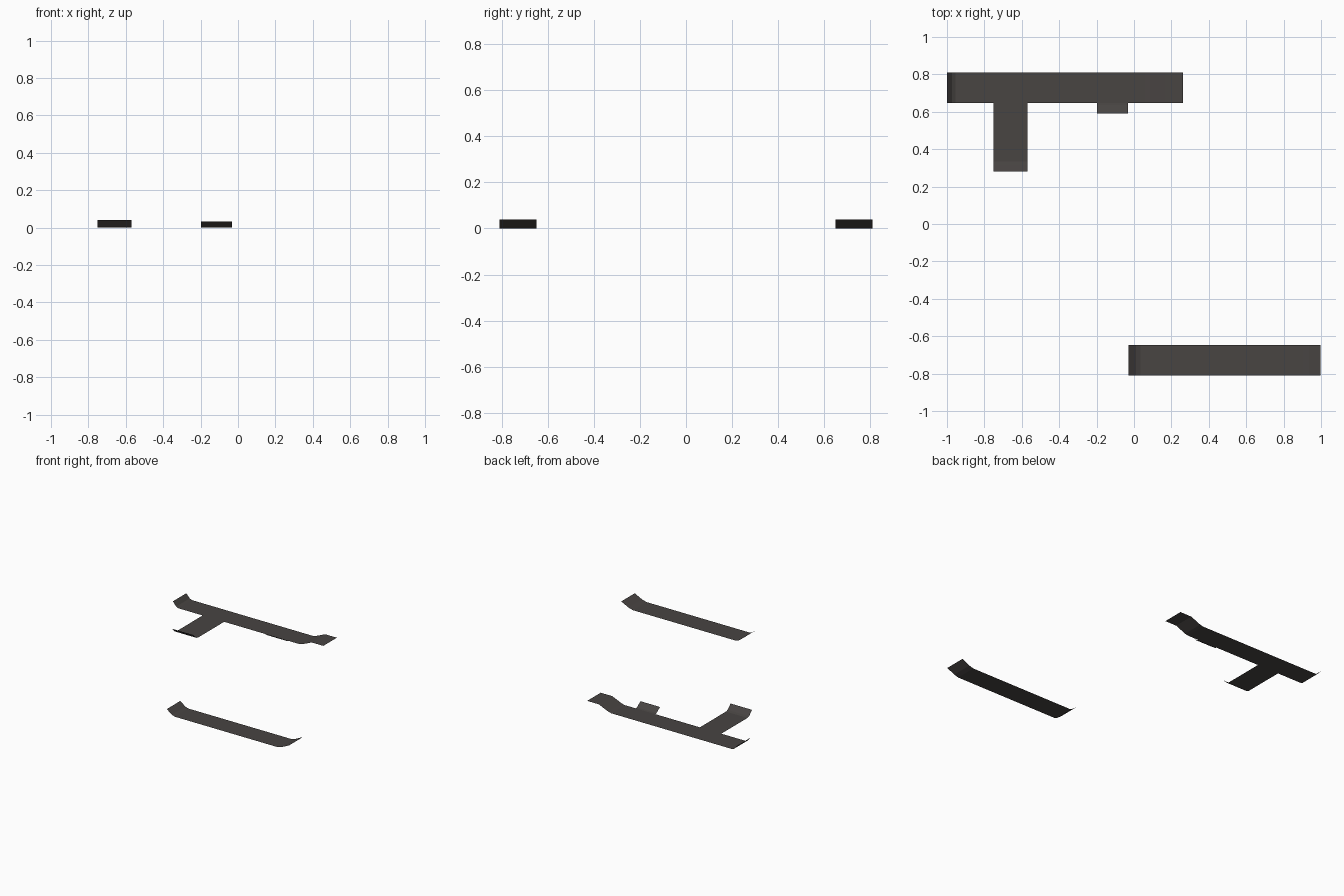
import bpy
import bmesh

if "Cube" in bpy.data.objects:
    bpy.data.objects.remove(bpy.data.objects["Cube"])

# One dark charcoal colour for every sheet
charcoal = bpy.data.materials.new("charcoal")
charcoal.diffuse_color = (0.065, 0.058, 0.055, 1)
charcoal.use_nodes = True
charcoal.node_tree.nodes["Principled BSDF"].inputs["Base Color"].default_value = charcoal.diffuse_color


def sheet(name, profile, lo, hi, along="x"):
    """Sweep a (distance, height) profile into a thin sheet between lo and hi."""
    bm = bmesh.new()
    rows = []
    for d, z in profile:
        if along == "x":
            rows.append([bm.verts.new((d, w, z)) for w in (lo, hi)])
        else:
            rows.append([bm.verts.new((w, d, z)) for w in (hi, lo)])
    for (a, b), (c, d) in zip(rows, rows[1:]):
        bm.faces.new((a, c, d, b))
    me = bpy.data.meshes.new(name)
    bm.to_mesh(me)
    bm.free()
    me.materials.append(charcoal)
    ob = bpy.data.objects.new(name, me)
    bpy.context.collection.objects.link(ob)
    return ob


# Front strip with both ends curled up
sheet("front_strip", [(-0.03, 0.04), (0.012, 0.008), (0.035, 0), (0.90, 0),
                      (0.935, 0.01), (0.997, 0.04)], -0.81, -0.648)

# Back strip: left end curled up, right end stepped up to a raised landing
sheet("back_strip", [(-1.0, 0.04), (-0.972, 0.008), (-0.955, 0), (0.06, 0),
                     (0.085, 0.006), (0.165, 0.04), (0.262, 0.04)], 0.648, 0.81)

# Side branch with its end curled up
sheet("side_branch", [(0.28, 0.04), (0.315, 0.006), (0.335, 0), (0.648, 0)],
      -0.75, -0.57, "y")

# Small raised tab
sheet("small_tab", [(0.592, 0.033), (0.635, 0.003), (0.648, 0)],
      -0.197, -0.033, "y")
